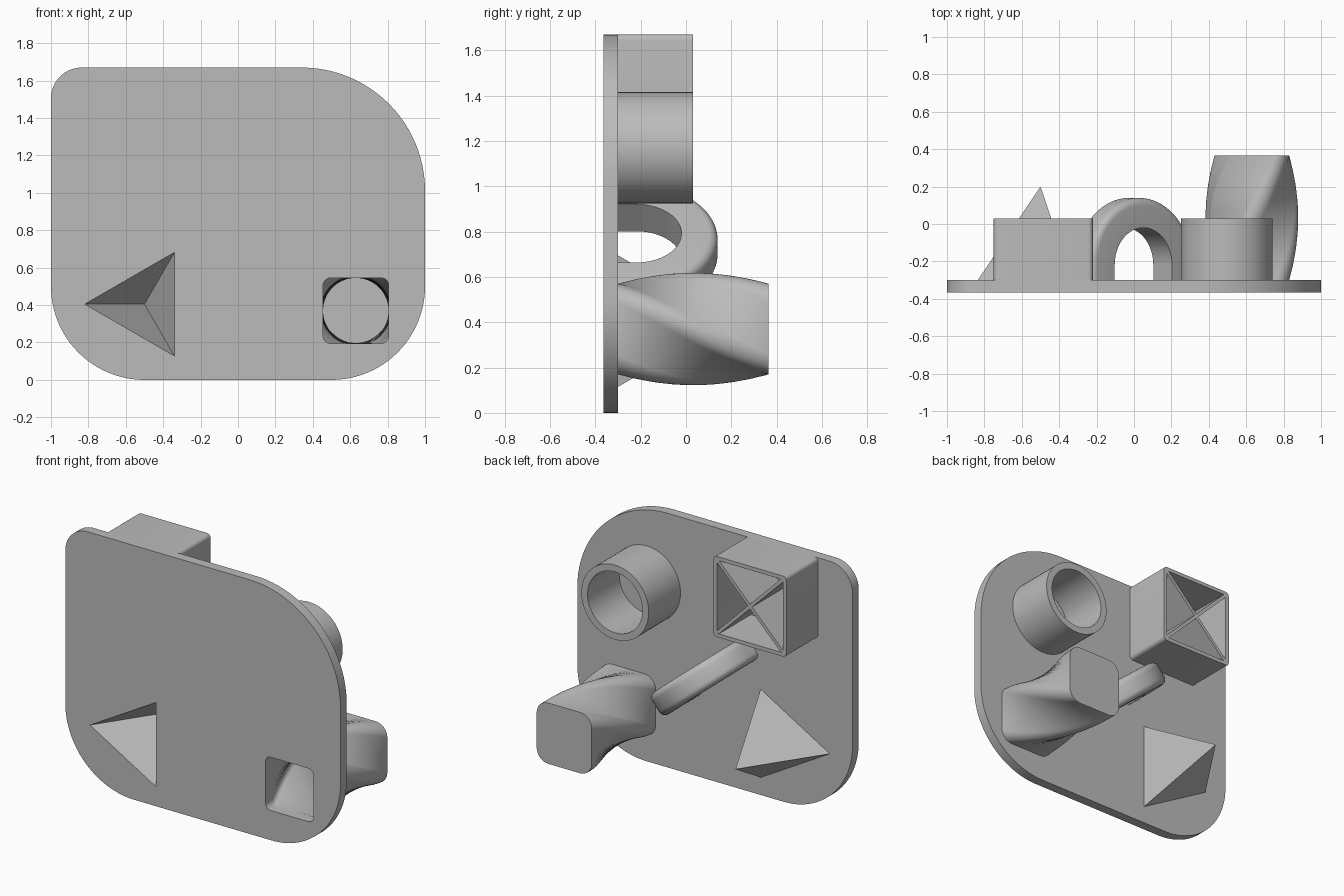
import bpy
import math
from math import sin, cos, pi, radians

cube = bpy.data.objects.get("Cube")
if cube:
    bpy.data.objects.remove(cube, do_unlink=True)

grey = bpy.data.materials.new("plain grey")
grey.use_nodes = True
tone = (0.5, 0.5, 0.5, 1)
grey.diffuse_color = tone
grey.node_tree.nodes["Principled BSDF"].inputs["Base Color"].default_value = tone

FRONT, PLATE, REAR = -0.365, -0.3, 0.03
WALL = 0.025


def loft(name, rings, closed=False):
    """Skin a list of equal-length rings; cap the ends or join them up."""
    n, m = len(rings[0]), len(rings)
    verts = [p for ring in rings for p in ring]
    faces = []
    for i in range(m if closed else m - 1):
        a, b = i * n, (i + 1) % m * n
        for j in range(n):
            k = (j + 1) % n
            faces.append((a + j, a + k, b + k, b + j))
    if not closed:
        faces += [tuple(range(n))[::-1], tuple(range((m - 1) * n, m * n))]
    mesh = bpy.data.meshes.new(name)
    mesh.from_pydata(verts, [], faces)
    obj = bpy.data.objects.new(name, mesh)
    bpy.context.collection.objects.link(obj)
    mesh.materials.append(grey)
    select(obj)
    bpy.ops.object.mode_set(mode='EDIT')
    bpy.ops.mesh.select_all(action='SELECT')
    bpy.ops.mesh.normals_make_consistent(inside=False)
    bpy.ops.object.mode_set(mode='OBJECT')
    return obj


def select(obj):
    bpy.ops.object.select_all(action='DESELECT')
    obj.select_set(True)
    bpy.context.view_layer.objects.active = obj


def smooth(obj):
    select(obj)
    bpy.ops.object.shade_smooth_by_angle(angle=radians(30))


def cut(obj, cutter):
    mod = obj.modifiers.new("cut", 'BOOLEAN')
    mod.object, mod.operation, mod.solver = cutter, 'DIFFERENCE', 'EXACT'
    select(obj)
    bpy.ops.object.modifier_apply(modifier=mod.name)


def rounded(w, h, radii, seg=12):
    """Rounded rectangle about the origin, corners from upper right."""
    pts = []
    for i, r in enumerate(radii):
        sx, sz = ((1, 1), (-1, 1), (-1, -1), (1, -1))[i]
        for s in range(seg + 1):
            a = pi / 2 * (i + s / seg)
            pts.append((sx * (w / 2 - r) + r * cos(a), sz * (h / 2 - r) + r * sin(a)))
    return pts


def circle(r, n=64):
    return [(r * cos(2 * pi * i / n), r * sin(2 * pi * i / n)) for i in range(n)]


def place(pts, x, y, z, turn=0.0):
    c, s = cos(turn), sin(turn)
    return [(x + u * c - v * s, y, z + u * s + v * c) for u, v in pts]


def tube(name, outer, inner, x, z):
    rings = [place(outer, x, PLATE, z), place(outer, x, REAR, z),
             place(inner, x, REAR, z), place(inner, x, PLATE, z)]
    smooth(loft(name, rings, closed=True))


# Base plate with four different corner radii
outline = rounded(2, 1.67, (0.66, 0.165, 0.5, 0.5), 24)
plate = loft("base_plate", [place(outline, 0, y, 0.835) for y in (FRONT, PLATE)])


# Hollow three-sided pyramid, open at the front of the plate
def pyramid(name, y0, r0, apex):
    tri = [(cos(a), sin(a)) for a in (pi / 3, pi, -pi / 3)]
    small = 0.0005
    return loft(name, [place([(u * r, v * r) for u, v in tri], -0.5, y, 0.405)
                       for y, r in ((y0, r0), (apex, small))])


spike = pyramid("pyramid", PLATE, 0.335, 0.2)
slope = 0.335 / 0.5
apex = FRONT + 0.32 / slope
hollow = pyramid("pyramid_hollow", FRONT - 0.02, 0.32 + 0.02 * slope, apex)
cut(plate, hollow)
cut(spike, hollow)


# Twisted rounded-square post, hollow from the front with a closed end
END, STEPS = 0.365, 40


def twisted(name, size, r, stop, lead=None):
    pts = rounded(size, size, [r] * 4, 8)
    rings = [place(pts, 0.63, lead, 0.37)] if lead is not None else []
    for i in range(STEPS + 1):
        y = PLATE + (stop - PLATE) * i / STEPS
        turn = -pi / 2 * (y - PLATE) / (END - PLATE)
        rings.append(place(pts, 0.63, y, 0.37, turn))
    return loft(name, rings)


post = twisted("twisted_post", 0.4, 0.085, END)
bore = twisted("post_bore", 0.35, 0.04, END - WALL, FRONT - 0.02)
cut(plate, bore)
cut(post, bore)
for helper in (hollow, bore):
    bpy.data.objects.remove(helper, do_unlink=True)
smooth(plate)
smooth(post)

# Round tube
tube("round_tube", circle(0.245), circle(0.2), 0.495, 1.17)

# Square box with crossed ribs
BX, BZ, SIDE = -0.485, 1.405, 0.53
tube("square_box", rounded(SIDE, SIDE, [0.025] * 4, 6),
     rounded(SIDE - 2 * WALL, SIDE - 2 * WALL, [0.005] * 4, 6), BX, BZ)
rib = rounded(0.7, 0.022, [0.001] * 4, 1)
for side, turn in (("rising", pi / 4), ("falling", -pi / 4)):
    loft("rib_" + side, [place(rib, BX, y, BZ, turn) for y in (PLATE, REAR - 0.001)])

# Tilted arch handle with rounded outer edges
INNER, OUTER, HALF, FILLET = 0.2, 0.36, 0.078, 0.04
section = [(INNER, HALF), (INNER, -HALF)]
for sign, start in ((-1, -pi / 2), (1, 0)):
    for s in range(7):
        a = start + pi / 2 * s / 6
        section.append((OUTER - FILLET + FILLET * cos(a),
                        sign * (HALF - FILLET) + FILLET * sin(a)))
tilt, centre_y = radians(40), -0.22
stations = [(0, PLATE)] + [(pi * i / 48, centre_y) for i in range(49)] + [(pi, PLATE)]
rings = []
for a, y in stations:
    flat = [(r * cos(a), w) for r, w in section]
    rings.append([(px, y + r * sin(a), pz) for (px, _, pz), (r, w)
                  in zip(place(flat, 0, 0, 0.7325, -tilt), section)])
smooth(loft("arch_handle", rings))
